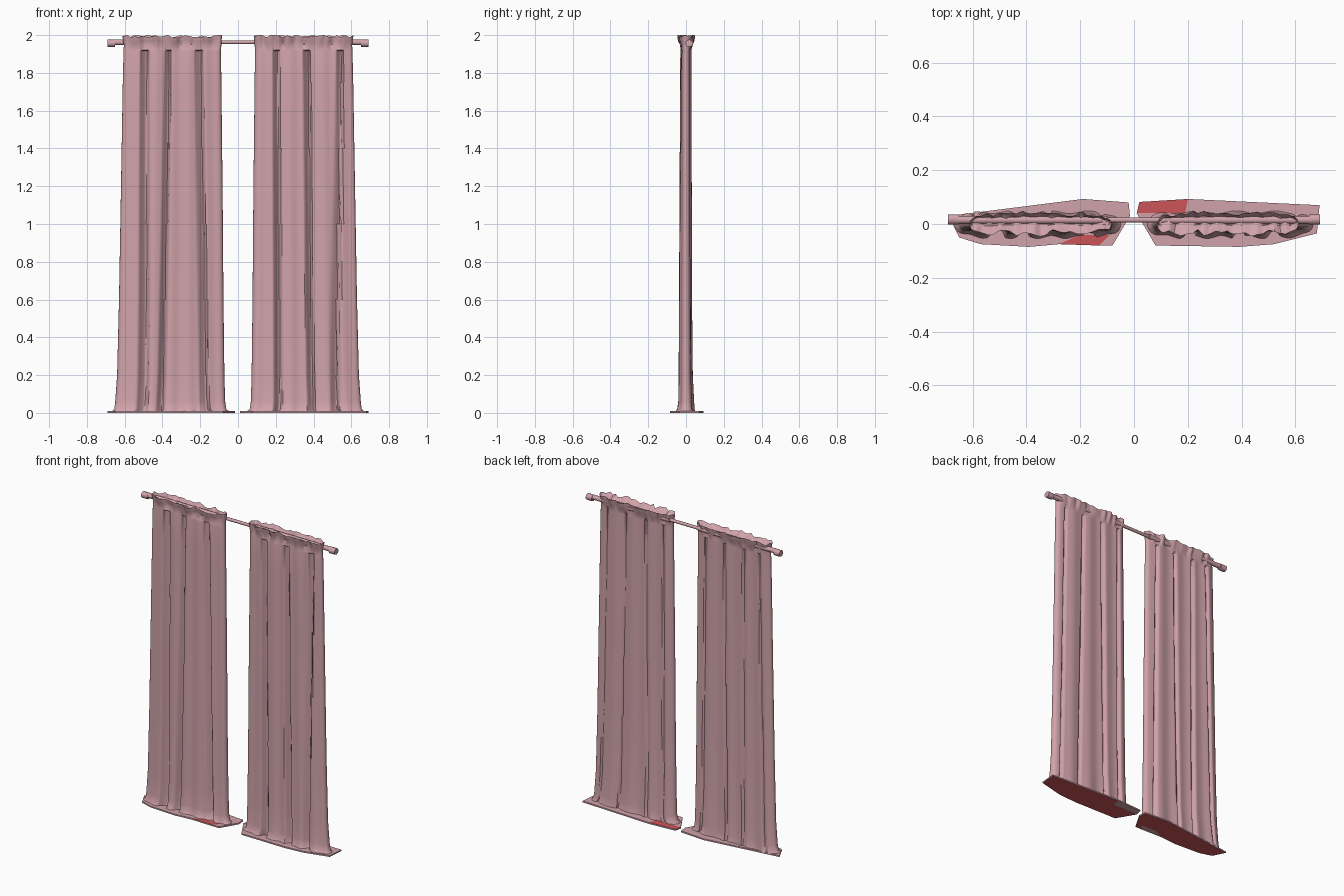
import bpy, bmesh, math, random
from mathutils import Vector

if "Cube" in bpy.data.objects:
    bpy.data.objects.remove(bpy.data.objects["Cube"])

random.seed(4)
N = 110  # columns across each curtain


def material(name, colour):
    m = bpy.data.materials.new(name)
    m.diffuse_color = (*colour, 1)
    m.use_nodes = True
    m.node_tree.nodes["Principled BSDF"].inputs["Base Color"].default_value = m.diffuse_color
    return m


pink = material("dusty_pink", (0.63, 0.365, 0.40))
red = material("lining_red", (0.60, 0.09, 0.095))


def finish(name, bm, angle=40):
    me = bpy.data.meshes.new(name)
    bmesh.ops.recalc_face_normals(bm, faces=bm.faces)
    bm.to_mesh(me)
    bm.free()
    ob = bpy.data.objects.new(name, me)
    bpy.context.collection.objects.link(ob)
    me.materials.append(pink)
    bpy.ops.object.select_all(action='DESELECT')
    ob.select_set(True)
    bpy.context.view_layer.objects.active = ob
    bpy.ops.object.shade_smooth_by_angle(angle=math.radians(angle))
    return ob


def groove(u, centre, width):
    """1 inside a fold, 0 outside: sloped on the left, steep on the right."""
    d = u - centre
    t = (width + d) / (1.3 * width) if d < 0.4 * width else (width - d) / (0.4 * width)
    return min(1, max(0, t))


# rows: height, outer x, inner x, front depth, back depth, fold strength
ROWS = [
    (0.006, 0.670, 0.045, 0.056, 0.050, 0.6),
    (0.020, 0.655, 0.062, 0.047, 0.046, 0.7),
    (0.060, 0.650, 0.068, 0.041, 0.043, 0.8),
    (0.200, 0.640, 0.072, 0.039, 0.036, 1.0),
    (0.600, 0.630, 0.077, 0.037, 0.032, 1.0),
    (1.000, 0.623, 0.080, 0.035, 0.031, 1.0),
    (1.400, 0.616, 0.084, 0.033, 0.030, 1.0),
    (1.750, 0.610, 0.088, 0.032, 0.030, 1.0),
    (1.915, 0.606, 0.090, 0.030, 0.029, 1.0),
    (1.922, 0.606, 0.090, 0.029, 0.029, 0.0),
    (1.950, 0.604, 0.088, 0.024, 0.030, 0.0),
    (1.972, 0.608, 0.086, 0.034, 0.038, 0.0),
    (1.994, 0.612, 0.084, 0.038, 0.042, 0.0),
    (1.970, 0.606, 0.090, 0.006, 0.028, 0.0),  # inside of the ruffled header
]


def curtain(name, side, front_folds, back_folds):
    bm = bmesh.new()
    phase = random.uniform(0, 6)
    # crumple of the header, interpolated between random knots
    knots = [[random.uniform(-1, 1) for _ in range(26)] for _ in range(4)]

    def crumple(k, u):
        f = u * 24
        i = int(f)
        return knots[k][i] + (knots[k][i + 1] - knots[k][i]) * (f - i)

    rings = []
    for r, (z, xo, xi, df, db, s) in enumerate(ROWS):
        xa, xb = (-xo, -xi) if side < 0 else (xi, xo)
        low = 1 - min(z / 1.9, 1)
        ring = []
        for j in range(2 * N):
            front = j <= N
            i = j if front else 2 * N - j
            t = i / N
            u = 0.6 * t + 0.4 * (0.5 - 0.5 * math.cos(math.pi * t))
            bulge = max(0, 1 - abs(2 * u - 1) ** 8) ** 0.5
            zz = z
            if front:
                cut = max(groove(u, c + (d - c) * low, w) for c, d, w in front_folds)
                wave = 0.9 + 0.1 * math.sin(u * 38 + phase)
                y = -df * bulge * wave * (1 - 1.15 * s * cut)
            else:
                cut = max(groove(u, c + (d - c) * low, w) for c, d, w in back_folds)
                wave = 0.9 + 0.1 * math.sin(u * 27 - phase)
                y = db * bulge * wave * (1 - 0.45 * s * cut)
            if z > 1.94:
                a = crumple(0 if front else 1, u)
                y += 0.010 * a * bulge * (1 if r < 13 else 0.3)
                if z > 1.96:
                    zz += 0.008 * crumple(2 if front else 3, u)
            ring.append(bm.verts.new((xa + (xb - xa) * u, y, min(zz, 2.0))))
        rings.append(ring)
    for a, b in zip(rings, rings[1:]):
        for j in range(2 * N):
            k = (j + 1) % (2 * N)
            bm.faces.new((a[j], a[k], b[k], b[j]))
    # header bottom
    top = rings[-1]
    for i in range(N):
        vs = [top[i], top[i + 1], top[(2 * N - i - 1) % (2 * N)], top[(2 * N - i) % (2 * N)]]
        bm.faces.new(list(dict.fromkeys(vs)))
    return finish(name, bm, 45)


# pleated curtains: fold = (position at top, position at bottom, half width)
curtain("left_curtain", -1,
        [(0.215, 0.25, 0.050), (0.455, 0.41, 0.036), (0.77, 0.81, 0.046)],
        [(0.12, 0.10, 0.025), (0.33, 0.36, 0.03), (0.60, 0.56, 0.025), (0.86, 0.88, 0.025)])
curtain("right_curtain", 1,
        [(0.215, 0.25, 0.040), (0.525, 0.55, 0.040), (0.87, 0.76, 0.040)],
        [(0.10, 0.12, 0.025), (0.34, 0.31, 0.03), (0.62, 0.66, 0.025), (0.88, 0.90, 0.025)])


# hems spread over the floor, with the red lining on one side
def hem(name, outline, lining_up=False):
    bm = bmesh.new()
    base = bm.faces.new([bm.verts.new((x, y, 0)) for x, y in outline])
    out = bmesh.ops.extrude_face_region(bm, geom=[base])
    for v in out["geom"]:
        if isinstance(v, bmesh.types.BMVert):
            v.co.z = 0.009
    bmesh.ops.recalc_face_normals(bm, faces=bm.faces)
    for f in bm.faces:
        f.material_index = int(f.normal.z > 0.5 if lining_up else f.normal.z < -0.5)
    finish(name, bm, 20).data.materials.append(red)


hem("left_hem", [(-0.69, 0.03), (-0.65, -0.05), (-0.57, -0.075), (-0.39, -0.085),
                 (-0.28, -0.075), (-0.20, -0.04), (-0.09, -0.04), (-0.13, -0.08),
                 (-0.08, -0.08), (-0.015, 0.03), (-0.02, 0.08), (-0.19, 0.093)])
hem("left_turned_hem", [(-0.28, -0.075), (-0.13, -0.08), (-0.09, -0.04), (-0.20, -0.04)], True)
hem("right_hem", [(0.01, 0.04), (0.08, -0.08), (0.39, -0.085), (0.52, -0.075),
                  (0.68, -0.035), (0.69, 0.07), (0.20, 0.093), (0.19, 0.04)])
hem("right_turned_hem", [(0.01, 0.04), (0.19, 0.04), (0.20, 0.093), (0.02, 0.082)], True)


# curtain rod: slim in the middle, thicker towards the ends
def rod(name, x0, x1, radius, y, z, sides=10):
    bm = bmesh.new()
    bmesh.ops.create_cone(bm, cap_ends=True, segments=sides, radius1=radius,
                          radius2=radius, depth=x1 - x0)
    for v in bm.verts:
        v.co = Vector(((x0 + x1) / 2 + v.co.z, y + v.co.x, z + v.co.y))
    finish(name, bm)


rod("middle_rod", -0.62, 0.62, 0.010, 0.015, 1.962)
for label, s in (("left", -1), ("right", 1)):
    a, b = sorted((s * 0.10, s * 0.66))
    rod(label + "_rod_sleeve", a, b, 0.015, 0.015, 1.962)
    a, b = sorted((s * 0.65, s * 0.692))
    rod(label + "_rod_end", a, b, 0.020, 0.017, 1.957)
